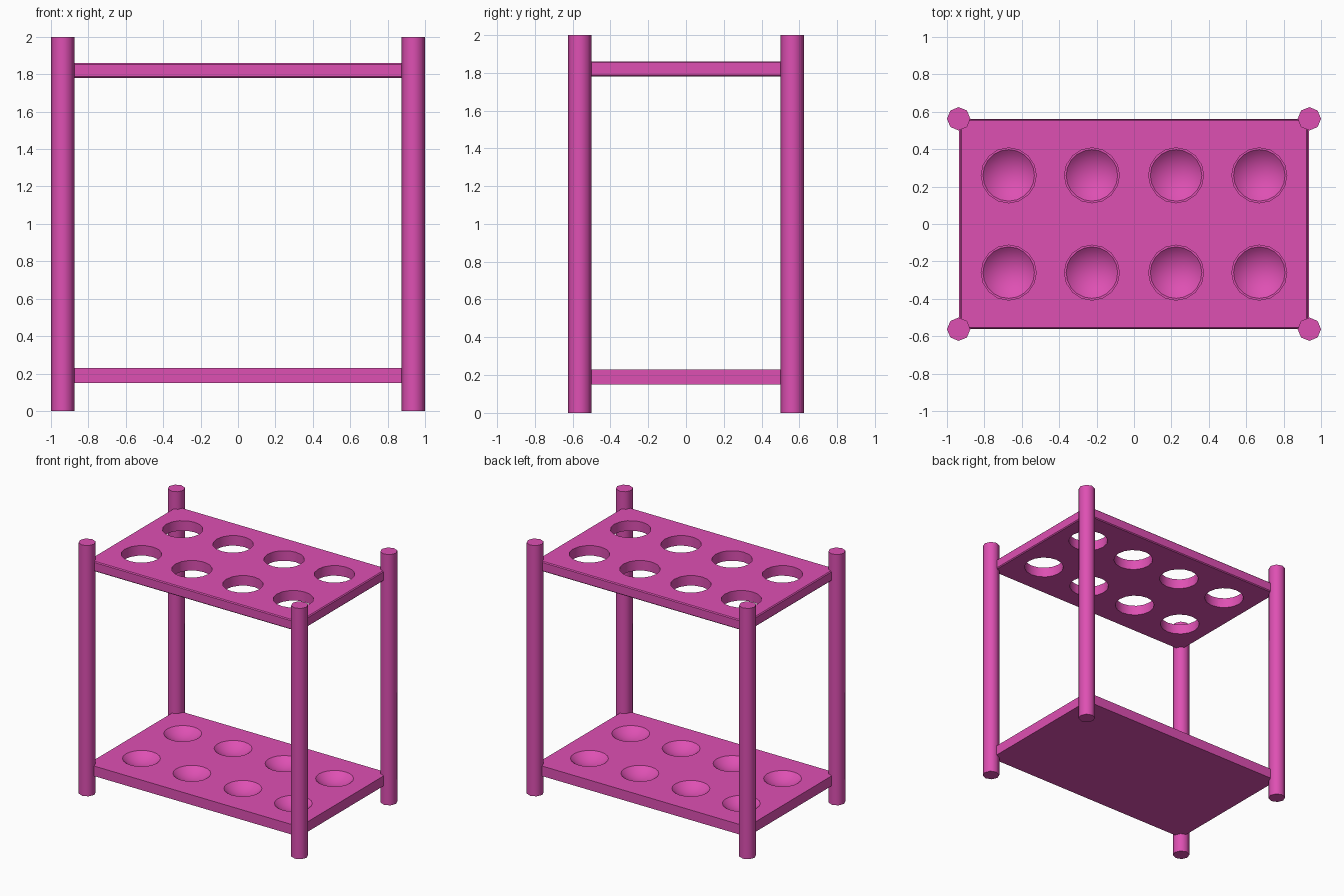
import bpy
import math

if "Cube" in bpy.data.objects:
    bpy.data.objects.remove(bpy.data.objects["Cube"], do_unlink=True)

LEG_R = 0.0625
LEG_X, LEG_Y = 1 - LEG_R, 0.5625
THICK = 0.08
HOLE_R, BOWL_R, BOWL_DEPTH = 0.147, 0.138, 0.055
SLOTS = [(x, y) for x in (-0.67, -0.225, 0.225, 0.67) for y in (-0.26, 0.26)]

pink = bpy.data.materials.new("magenta pink")
pink.use_nodes = True
colour = (0.73, 0.08, 0.45, 1)
pink.diffuse_color = colour
pink.node_tree.nodes["Principled BSDF"].inputs["Base Color"].default_value = colour


def finish(name, angle):
    ob = bpy.context.object
    ob.name = name
    ob.data.materials.append(pink)
    bpy.ops.object.shade_smooth_by_angle(angle=math.radians(angle))
    return ob


def shelf(name, bottom, half_x, half_y, bevel, make_cutter):
    """Flat board with one cut per slot."""
    bpy.ops.mesh.primitive_cube_add(size=1, location=(0, 0, bottom + THICK / 2))
    board = bpy.context.object
    board.scale = (2 * half_x, 2 * half_y, THICK)
    bpy.ops.object.transform_apply(location=False, rotation=False, scale=True)
    if bevel:
        mod = board.modifiers.new("edge", 'BEVEL')
        mod.width = bevel
        mod.segments = 1
        bpy.ops.object.modifier_apply(modifier=mod.name)
    for x, y in SLOTS:
        make_cutter(x, y, bottom)
        cutter = bpy.context.object
        cutter.hide_render = True
        bpy.context.view_layer.objects.active = board
        mod = board.modifiers.new("slot", 'BOOLEAN')
        mod.operation = 'DIFFERENCE'
        mod.solver = 'EXACT'
        mod.object = cutter
        bpy.ops.object.modifier_apply(modifier=mod.name)
        bpy.data.objects.remove(cutter, do_unlink=True)
    board.select_set(True)
    finish(name, 30)


def hole(x, y, bottom):
    bpy.ops.mesh.primitive_cylinder_add(vertices=16, radius=HOLE_R, depth=0.3,
                                        location=(x, y, bottom + THICK / 2))


def bowl(x, y, bottom):
    r = (BOWL_R ** 2 + BOWL_DEPTH ** 2) / (2 * BOWL_DEPTH)
    bpy.ops.mesh.primitive_uv_sphere_add(
        segments=20, ring_count=24, radius=r,
        location=(x, y, bottom + THICK - BOWL_DEPTH + r))


# Shelves: pierced on top, dimpled below
shelf("top_shelf", 1.78, 0.93, 0.56, 0.007, hole)
shelf("bottom_shelf", 0.15, 0.935, 0.5625, 0, bowl)

# Four corner posts
for side, sx in (("left", 1), ("right", -1)):
    for end, sy in (("front", -1), ("back", 1)):
        bpy.ops.mesh.primitive_cylinder_add(vertices=8, radius=LEG_R, depth=2,
                                            location=(sx * LEG_X, sy * LEG_Y, 1))
        finish(f"{end}_{side}_post", 50)
